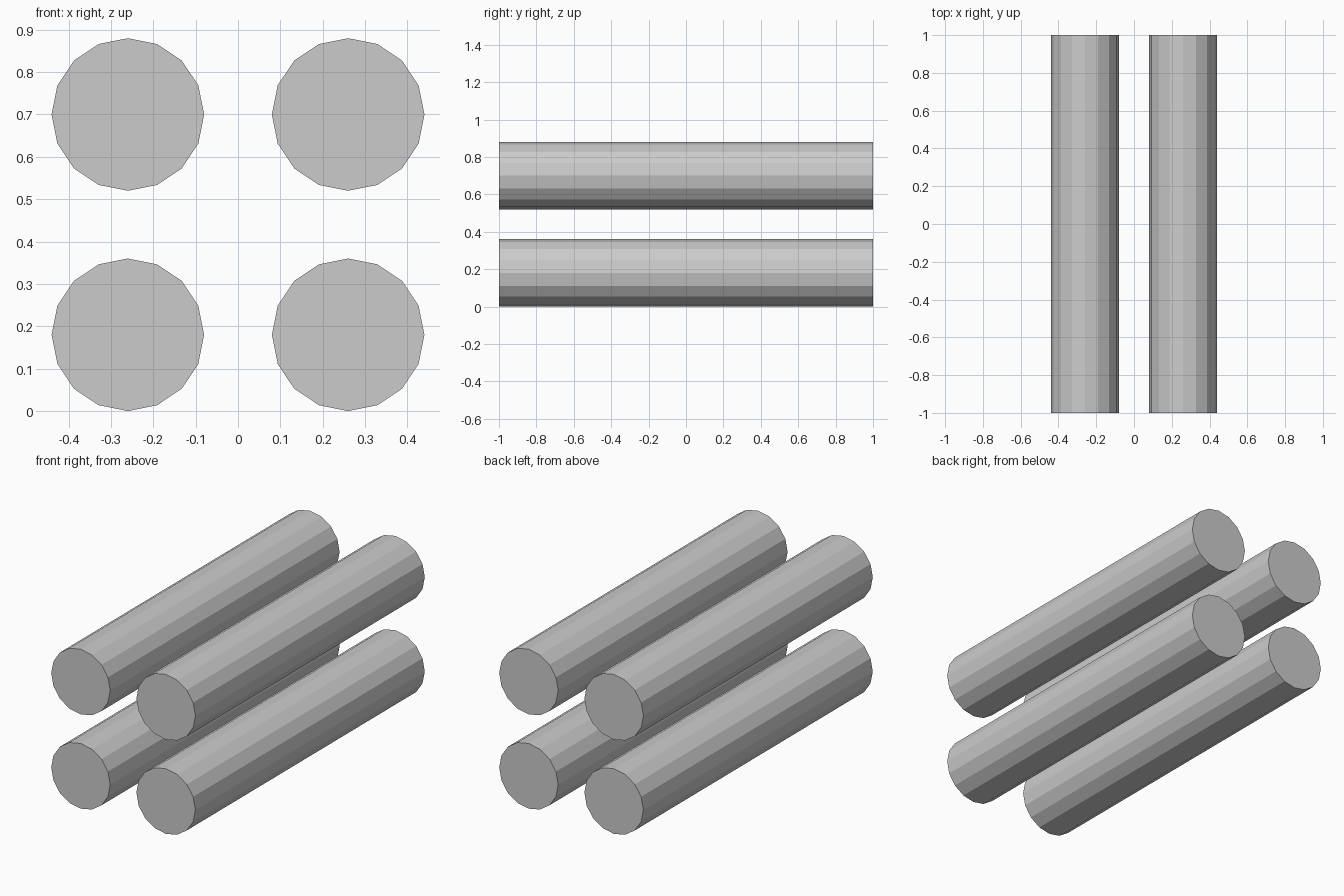
import bpy
from math import pi

if "Cube" in bpy.data.objects:
    bpy.data.objects.remove(bpy.data.objects["Cube"])

RADIUS, LENGTH, OFFSET = 0.18, 2.0, 0.26


def log(name, x, z):
    # Flat-shaded 16-sided bar lying along y
    bpy.ops.mesh.primitive_cylinder_add(vertices=16, radius=RADIUS, depth=LENGTH,
                                        location=(x, 0, z), rotation=(pi / 2, 0, 0))
    bpy.context.object.name = name


# Two by two stack of bars
for row, z in (("lower", RADIUS), ("upper", RADIUS + 2 * OFFSET)):
    for side, x in (("left", -OFFSET), ("right", OFFSET)):
        log(f"{row}_{side}_log", x, z)
